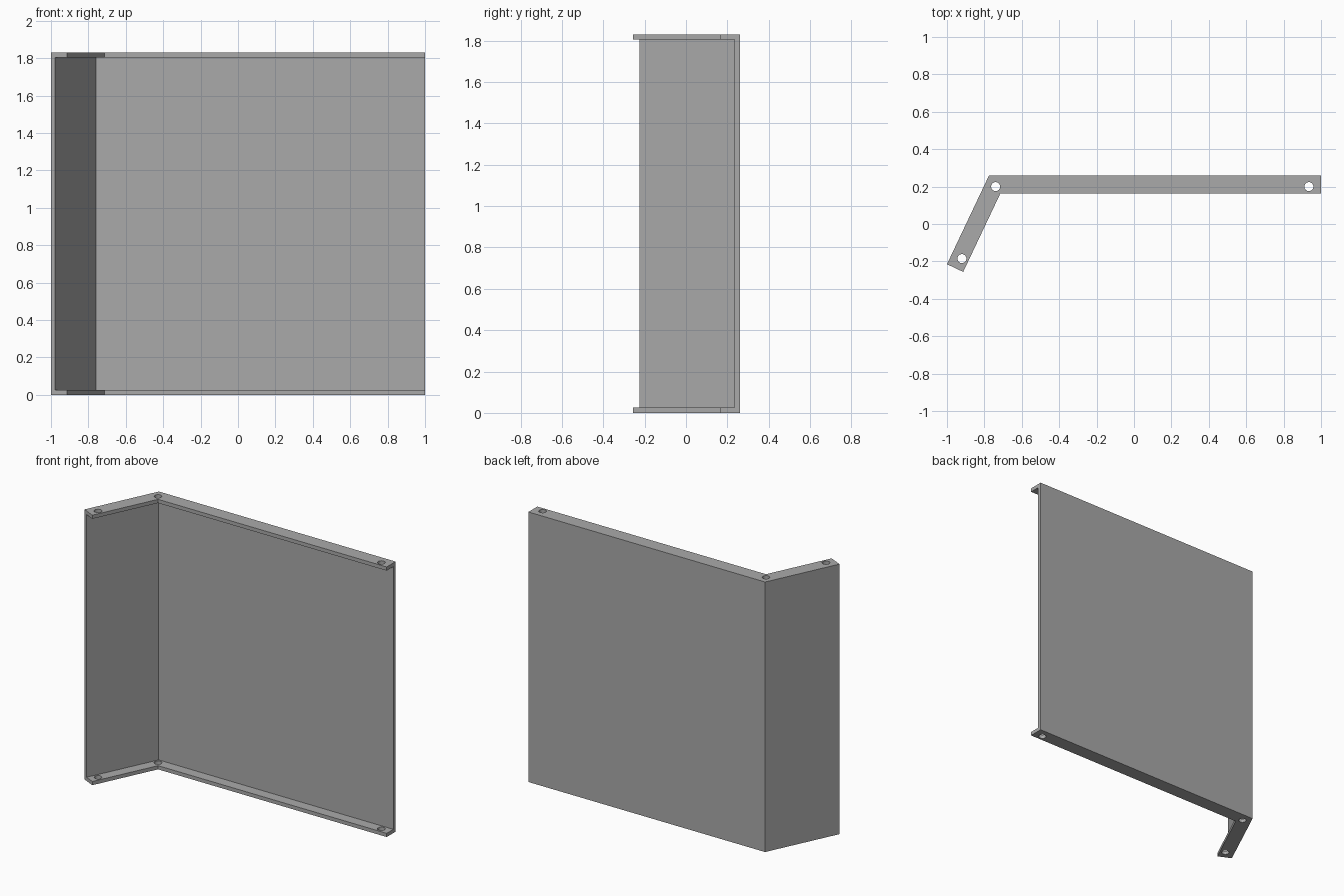
import bpy
import bmesh
from math import cos, sin, tau
from mathutils import Vector

HEIGHT = 1.83
SHEET = 0.025      # sheet thickness
FLANGE = 0.096     # flange width
# Outer bend line: wing end, bend corner, panel end
PATH = [Vector(p) for p in ((-1, -0.215), (-0.775, 0.26), (1, 0.26))]
HOLES = [(-0.92, -0.185), (-0.74, 0.2), (0.935, 0.2)]
HOLE_RADIUS = 0.024

cube = bpy.data.objects.get("Cube")
if cube:
    bpy.data.objects.remove(cube, do_unlink=True)

grey = bpy.data.materials.new("sheet grey")
grey.use_nodes = True
colour = (0.4, 0.4, 0.4, 1)
grey.diffuse_color = colour
grey.node_tree.nodes["Principled BSDF"].inputs["Base Color"].default_value = colour


def strip(width):
    """Closed outline of a mitred band of this width inside the bend line."""
    a, b, c = PATH
    normals = []
    for start, end in ((a, b), (b, c)):
        d = (end - start).normalized()
        normals.append(Vector((d.y, -d.x)))
    n1, n2 = normals
    mitre = (n1 + n2) / (1 + n1.dot(n2))
    return [a, b, c, c + n2 * width, b + mitre * width, a + n1 * width]


def circle(centre, sides=32):
    x, y = centre
    return [(x + HOLE_RADIUS * cos(tau * i / sides),
             y + HOLE_RADIUS * sin(tau * i / sides)) for i in range(sides)]


def plate(name, outlines, bottom, top):
    """Fill the outlines, leaving inner loops open, and extrude upward."""
    curve = bpy.data.curves.new(name + " profile", "CURVE")
    curve.dimensions = "2D"
    curve.fill_mode = "BOTH"
    curve.extrude = (top - bottom) / 2
    for points in outlines:
        spline = curve.splines.new("POLY")
        spline.points.add(len(points) - 1)
        for point, (x, y) in zip(spline.points, points):
            point.co = (x, y, 0, 1)
        spline.use_cyclic_u = True
        spline.use_smooth = False
    source = bpy.data.objects.new(name + " profile", curve)
    bpy.context.collection.objects.link(source)
    bpy.context.view_layer.update()
    evaluated = source.evaluated_get(bpy.context.evaluated_depsgraph_get())
    mesh = bpy.data.meshes.new_from_object(evaluated)
    bpy.data.objects.remove(source, do_unlink=True)
    bpy.data.curves.remove(curve)

    bm = bmesh.new()
    bm.from_mesh(mesh)
    bmesh.ops.remove_doubles(bm, verts=bm.verts, dist=0.0001)
    bmesh.ops.translate(bm, verts=bm.verts, vec=(0, 0, (top + bottom) / 2))
    bmesh.ops.recalc_face_normals(bm, faces=bm.faces)
    for face in bm.faces:
        face.smooth = False
    bm.to_mesh(mesh)
    bm.free()
    mesh.name = name
    mesh.materials.clear()
    mesh.materials.append(grey)
    obj = bpy.data.objects.new(name, mesh)
    bpy.context.collection.objects.link(obj)
    return obj


# Bent wall between two drilled flanges
plate("bent_wall", [strip(SHEET)], SHEET, HEIGHT - SHEET)
flange = [strip(FLANGE)] + [circle(h) for h in HOLES]
plate("bottom_flange", flange, 0, SHEET)
plate("top_flange", flange, HEIGHT - SHEET, HEIGHT)
